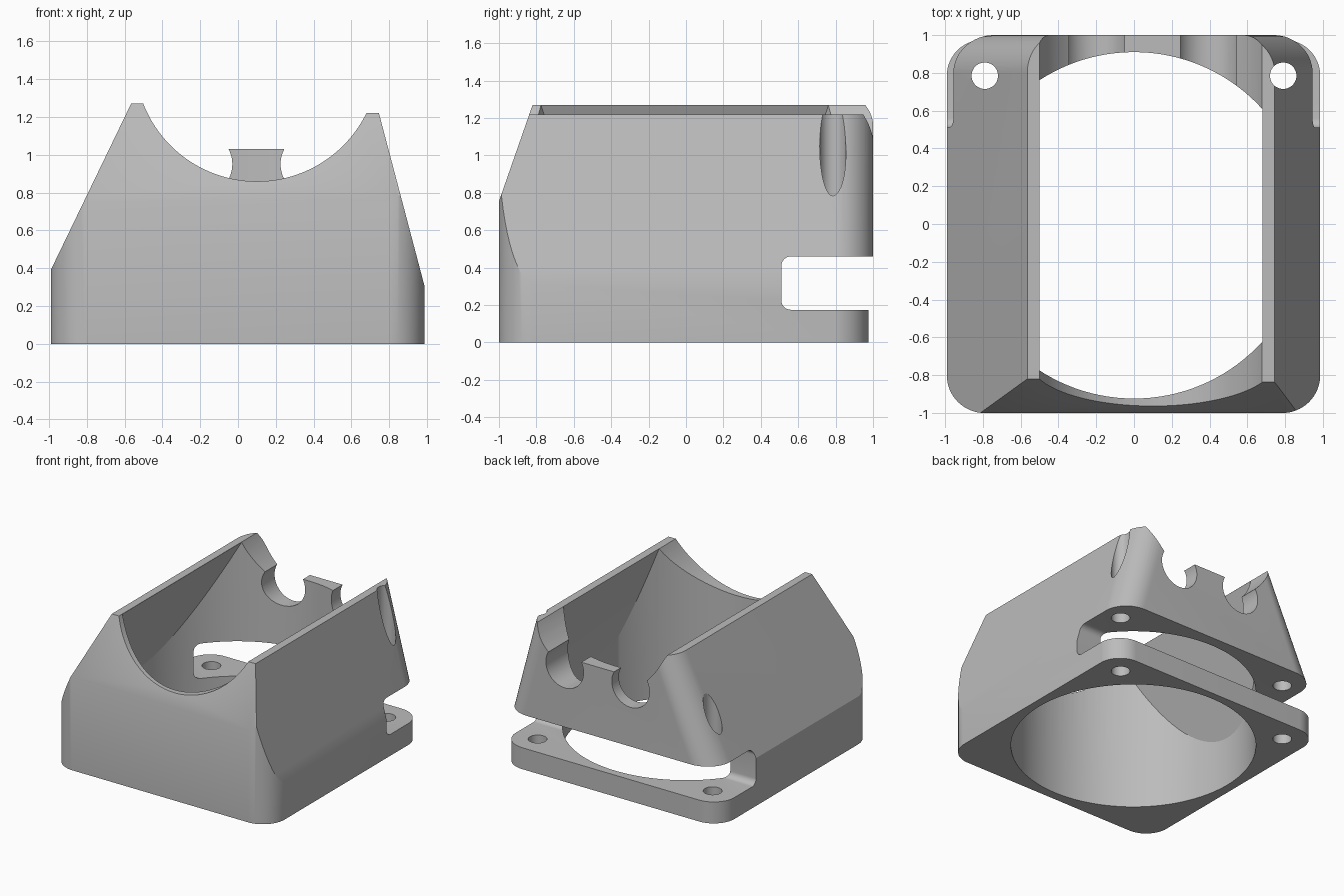
import bpy, bmesh, math
from mathutils import Vector

cube = bpy.data.objects.get("Cube")
if cube:
    bpy.data.objects.remove(cube)

AXES = {"x": lambda a, b, t: (t, a, b),
        "y": lambda a, b, t: (a, t, b),
        "z": lambda a, b, t: (a, b, t)}


def prism(name, profile, axis, lo, hi, round_edge=None, radius=0.2, segments=16):
    """Extrude a profile along an axis, optionally rounding chosen edges."""
    bm = bmesh.new()
    place = AXES[axis]
    face = bm.faces.new([bm.verts.new(place(a, b, lo)) for a, b in profile])
    ext = bmesh.ops.extrude_face_region(bm, geom=[face])
    shift = Vector(place(0, 0, hi - lo))
    bmesh.ops.translate(bm, vec=shift, verts=[v for v in ext["geom"] if isinstance(v, bmesh.types.BMVert)])
    bmesh.ops.recalc_face_normals(bm, faces=bm.faces)
    if round_edge:
        edges = [e for e in bm.edges if round_edge(e.verts[0].co, e.verts[1].co)]
        bmesh.ops.bevel(bm, geom=edges, offset=radius, segments=segments,
                        profile=0.5, affect="EDGES", clamp_overlap=False)
        bmesh.ops.recalc_face_normals(bm, faces=bm.faces)
    mesh = bpy.data.meshes.new(name)
    bm.to_mesh(mesh)
    bm.free()
    obj = bpy.data.objects.new(name, mesh)
    bpy.context.collection.objects.link(obj)
    return obj


def rect(a0, a1, b0, b1):
    return [(a0, b0), (a1, b0), (a1, b1), (a0, b1)]


def rod(name, a, b, r, axis, lo, hi, n=96):
    ring = [(a + r * math.cos(math.tau * i / n), b + r * math.sin(math.tau * i / n)) for i in range(n)]
    return prism(name, ring, axis, lo, hi)


def combine(target, tool, operation):
    """Apply a boolean and discard the tool."""
    tool.hide_render = True
    mod = target.modifiers.new("cut", "BOOLEAN")
    mod.operation, mod.object, mod.solver = operation, tool, "EXACT"
    bpy.context.view_layer.objects.active = target
    bpy.ops.object.modifier_apply(modifier=mod.name)
    bpy.data.objects.remove(tool)


def upright(p, q):
    return abs(p.z - q.z) > 0.1 and abs(p.x - q.x) < 0.001


# Body: sloping sides, with the back corners rounded along the slope
outline = [(-0.99, 0), (-0.99, 0.39), (-0.565, 1.27), (-0.4, 1.27),
           (-0.4, 1.22), (0.745, 1.22), (0.985, 0.31), (0.985, 0)]
body = prism("fan_duct_housing", outline, "y", -1, 1,
             lambda p, q: min(p.y, q.y) > 0.9 and abs(p.z - q.z) > 0.1)

# Rounded front corners
front_round = prism("front_round", rect(-0.991, 0.986, -1.0005, 1.3), "z", -0.1, 1.5,
                    lambda p, q: upright(p, q) and p.y < 0)
combine(body, front_round, "INTERSECT")

# Sloping front top
slope = [(-1.124, 0.4), (-0.74, 1.5), (-1.3, 1.5), (-1.3, 0.4)]
combine(body, prism("front_slope", slope, "x", -1.3, 1.3), "DIFFERENCE")

# Mounting flange is set slightly in from the back wall
trim = prism("flange_trim", rect(-1.2, 1.2, 0.77, 1.2), "z", -0.1, 0.3)
plate = prism("flange_plate", rect(-0.991, 0.986, 0, 0.975), "z", -0.2, 0.4,
              lambda p, q: upright(p, q) and p.y > 0.5, 0.19)
combine(trim, plate, "DIFFERENCE")
combine(body, trim, "DIFFERENCE")

# Round bore, limited by the sloping inner walls
bore = rod("bore", 0, -0.007, 0.917, "z", -0.1, 1.4, 128)
inner = [(-1.162, -0.1), (1.028, -0.1), (0.632, 1.4), (-0.437, 1.4)]
combine(bore, prism("inner_walls", inner, "y", -1.1, 1.1), "INTERSECT")
combine(body, bore, "DIFFERENCE")

# Saddle scooped front to back, leaving a post on the back wall
saddle = rod("saddle", 0.1, 1.504, 0.645, "y", -1.2, 1.2, 128)
combine(saddle, prism("post_keep", rect(-0.2, 0.395, 0.5, 1.03), "y", 0.6, 1.3), "DIFFERENCE")
combine(body, saddle, "DIFFERENCE")

# Cable notches either side of the post
for x in (-0.2, 0.395):
    combine(body, rod("notch", x, 0.95, 0.17, "y", 0.6, 1.2, 64), "DIFFERENCE")

# Slot between the flange and the upper housing
slot = prism("slot", rect(0.51, 1.3, 0.175, 0.46), "x", -1.2, 1.2,
             lambda p, q: abs(p.x - q.x) > 1 and p.y < 0.6, 0.05, 8)
combine(body, slot, "DIFFERENCE")

# Screw holes
for x in (-0.79, 0.79):
    combine(body, rod("screw_hole", x, 0.785, 0.07, "z", -0.1, 1.5, 48), "DIFFERENCE")

# Colour and shading
grey = bpy.data.materials.new("light_grey_plastic")
grey.use_nodes = True
colour = (0.5, 0.5, 0.5, 1)
grey.diffuse_color = colour
grey.node_tree.nodes["Principled BSDF"].inputs["Base Color"].default_value = colour
body.data.materials.clear()
body.data.materials.append(grey)
for poly in body.data.polygons:
    poly.material_index = 0
bpy.ops.object.select_all(action="DESELECT")
body.select_set(True)
bpy.context.view_layer.objects.active = body
bpy.ops.object.shade_smooth_by_angle(angle=math.radians(25))
